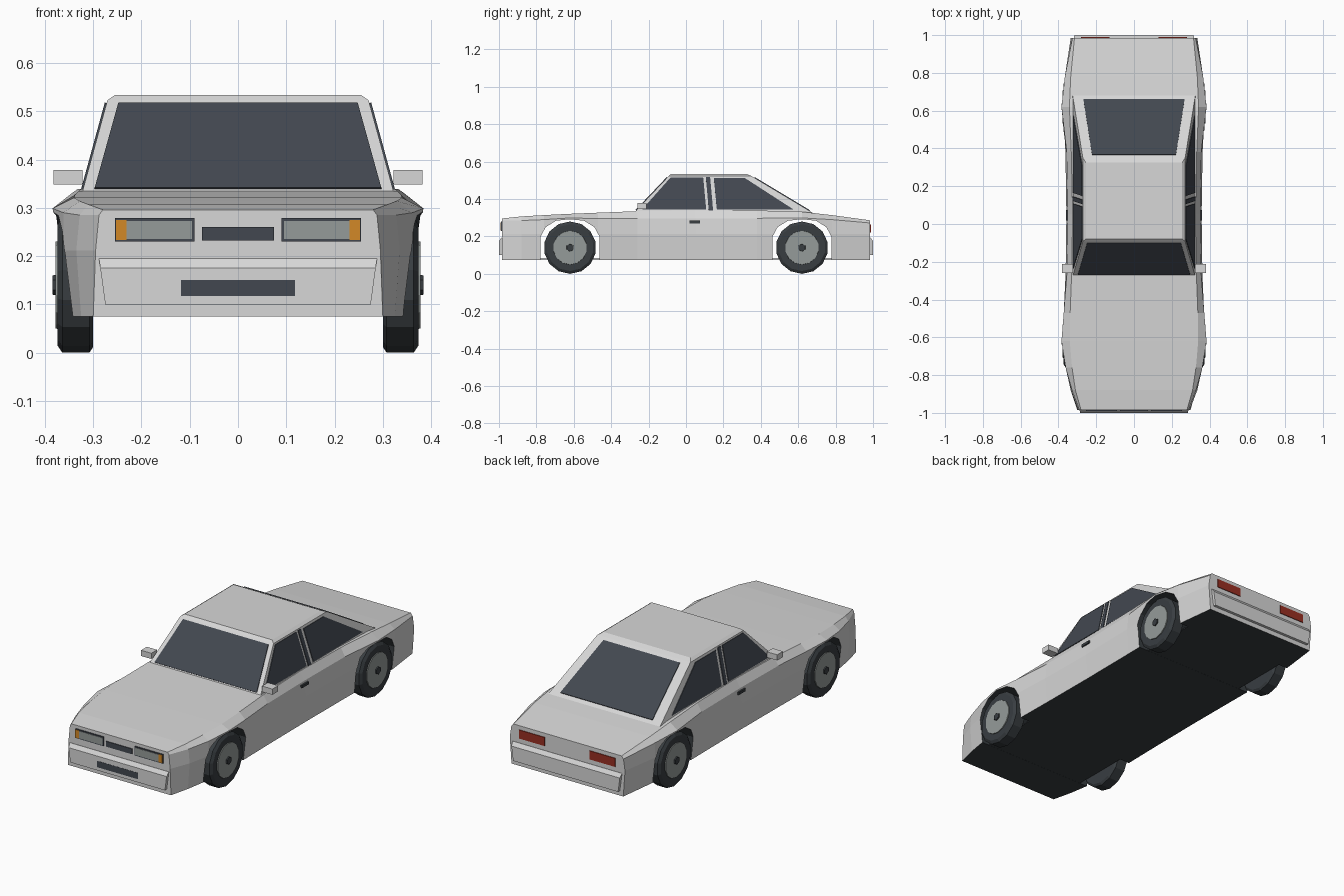
import bpy, bmesh, math
from mathutils import Vector

if "Cube" in bpy.data.objects:
    bpy.data.objects.remove(bpy.data.objects["Cube"])


def material(name, rgb):
    m = bpy.data.materials.new(name)
    m.use_nodes = True
    m.diffuse_color = (*rgb, 1)
    m.node_tree.nodes["Principled BSDF"].inputs["Base Color"].default_value = (*rgb, 1)
    return m


PAINT = material("silver paint", (0.68, 0.68, 0.68))
GLASS = material("dark glass", (0.055, 0.064, 0.08))
RUBBER = material("black rubber", (0.04, 0.047, 0.053))
GREY = material("lamp grey", (0.3, 0.33, 0.32))
AMBER = material("amber lamp", (0.65, 0.25, 0.02))
RED = material("red lamp", (0.32, 0.028, 0.016))


def loft(name, rings, *mats):
    """Join equal rings of points into a closed solid."""
    bm = bmesh.new()
    loops = [[bm.verts.new(p) for p in ring] for ring in rings]
    n = len(loops[0])
    for a, b in zip(loops, loops[1:]):
        for i in range(n):
            j = (i + 1) % n
            bm.faces.new((a[i], a[j], b[j], b[i]))
    bm.faces.new(loops[0])
    bm.faces.new(loops[-1])
    bmesh.ops.recalc_face_normals(bm, faces=bm.faces)
    me = bpy.data.meshes.new(name)
    bm.to_mesh(me)
    bm.free()
    for m in mats:
        me.materials.append(m)
    ob = bpy.data.objects.new(name, me)
    bpy.context.collection.objects.link(ob)
    return ob


def box(name, x, y, z, mat):
    return loft(name, [[(x[0], y[0], h), (x[1], y[0], h), (x[1], y[1], h), (x[0], y[1], h)]
                       for h in z], mat)


def plate(name, pts, out, mat, rise=0.004):
    """Thin panel lying on a surface, with its front raised outwards."""
    pts = [Vector(p) for p in pts]
    n = (pts[1] - pts[0]).cross(pts[2] - pts[0]).normalized()
    if n.dot(Vector(out)) < 0:
        n = -n
    return loft(name, [[p - n * 0.002 for p in pts], [p + n * rise for p in pts]], mat)


def turned(name, profile, y, z, sides, mat):
    """Solid of revolution about a sideways axle; profile holds (x, radius)."""
    return loft(name, [[(x, y + r * math.sin(math.tau * i / sides),
                         z + r * math.cos(math.tau * i / sides)) for i in range(sides)]
                       for x, r in profile], mat)


# Body shell: y, top half width, top z, shoulder half width, shoulder z, waist, sill
stations = [
    (-0.985, 0.28, 0.296, 0.288, 0.285, 0.295, 0.30),
    (-0.88, 0.31, 0.307, 0.328, 0.285, 0.335, 0.325),
    (-0.76, 0.328, 0.314, 0.362, 0.29, 0.362, 0.345),
    (-0.62, 0.34, 0.321, 0.384, 0.299, 0.376, 0.355),
    (-0.47, 0.338, 0.327, 0.372, 0.295, 0.371, 0.355),
    (-0.26, 0.33, 0.335, 0.355, 0.295, 0.362, 0.352),
    (0.05, 0.325, 0.339, 0.35, 0.295, 0.358, 0.35),
    (0.38, 0.332, 0.339, 0.356, 0.297, 0.363, 0.352),
    (0.62, 0.342, 0.332, 0.384, 0.299, 0.376, 0.355),
    (0.78, 0.335, 0.314, 0.366, 0.29, 0.366, 0.35),
    (0.985, 0.315, 0.286, 0.326, 0.272, 0.335, 0.325),
]
rings = []
for y, wt, zt, ws, zs, wm, wb in stations:
    half = [(wt, zt), (ws, zs), (wm, 0.212), (wb, 0.075)]
    rings.append([(x, y, z) for x, z in half] + [(-x, y, z) for x, z in reversed(half)])
body = loft("body", rings, PAINT, RUBBER)
for f in body.data.polygons:
    f.material_index = int(f.normal.z < -0.9)

# Wheel arches cut through the body
half_arch = [(0.157, 0), (0.157, 0.2), (0.13, 0.25), (0.075, 0.284)]
arch = half_arch + [(0, 0.292)] + [(-y, z) for y, z in reversed(half_arch)]
cutters = []
for axle in (-0.62, 0.62):
    cut = loft("arch_cutter", [[(x, axle + y, z) for y, z in arch] for x in (-0.5, 0.5)],
               PAINT, RUBBER)
    for f in cut.data.polygons:
        f.material_index = 1
    cut.hide_render = True
    mod = body.modifiers.new("arch", "BOOLEAN")
    mod.operation = "DIFFERENCE"
    mod.solver = "EXACT"
    mod.object = cut
    cutters.append(cut)
dg = bpy.context.evaluated_depsgraph_get()
cut_mesh = bpy.data.meshes.new_from_object(body.evaluated_get(dg))
body.modifiers.clear()
body.data = cut_mesh
for cut in cutters:
    bpy.data.objects.remove(cut)
box("floor_pan", (-0.298, 0.298), (-0.97, 0.97), (0.0755, 0.082), RUBBER)


# Cabin
def cabin_x(z):
    return 0.322 - 0.274 * (z - 0.335)


cabin = []
for z, front, rear, inset in ((0.325, -0.28, 0.68, 0), (0.523, -0.092, 0.35, 0),
                              (0.534, -0.08, 0.325, 0.013)):
    x = cabin_x(z) - inset
    cabin.append([(-x, front, z), (x, front, z), (x, rear, z), (-x, rear, z)])
loft("cabin", cabin, PAINT)


def screen(name, base, top, edges, out):
    """Window on the sloping plane between two (y, z) points."""
    (y0, z0), (y1, z1) = base, top
    pts = []
    for t, w, signs in ((edges[0], edges[1], (-1, 1)), (edges[2], edges[3], (1, -1))):
        pts += [(s * w, y0 + (y1 - y0) * t, z0 + (z1 - z0) * t) for s in signs]
    plate(name, pts, out, GLASS)


screen("windscreen", (-0.28, 0.325), (-0.092, 0.523), (0.07, 0.297, 0.96, 0.248), (0, -1, 1))
screen("rear_window", (0.68, 0.325), (0.35, 0.523), (0.06, 0.268, 0.95, 0.222), (0, 1, 1))

# Side glass and central pillars
side_panes = {
    "front_side_window": [(-0.235, 0.343), (0.108, 0.343), (0.092, 0.515), (-0.082, 0.515)],
    "centre_pillar": [(0.122, 0.338), (0.145, 0.338), (0.129, 0.517), (0.106, 0.517)],
    "rear_side_window": [(0.165, 0.343), (0.575, 0.343), (0.315, 0.511), (0.149, 0.511)],
}
for s, side in ((1, "left"), (-1, "right")):
    for name, pane in side_panes.items():
        plate(f"{side}_{name}", [(s * cabin_x(z), y, z) for y, z in pane], (s, 0, 0), GLASS)

    # Mirror and door handle
    box(f"{side}_mirror", (s * 0.322, s * 0.382), (-0.26, -0.212), (0.348, 0.378), PAINT)
    box(f"{side}_door_handle", (s * 0.345, s * 0.36), (0.018, 0.075), (0.27, 0.284), RUBBER)

    # Wheels
    for axle, end in ((-0.62, "front"), (0.62, "rear")):
        for part, profile, sides, mat in (
                ("tyre", [(0.3, 0.128), (0.308, 0.14), (0.364, 0.14), (0.374, 0.125)], 14, RUBBER),
                ("wheel_disc", [(0.36, 0.093), (0.378, 0.09)], 14, GREY),
                ("hub", [(0.37, 0.022), (0.384, 0.02)], 6, RUBBER)):
            turned(f"{side}_{end}_{part}", [(s * x, r) for x, r in profile],
                   axle, 0.14, sides, mat)


# Bumpers with a chamfered upper edge
def bumper(name, d, low, high):
    profile = [(0.97, 0.1), (1, 0.1), (1, 0.175), (0.986, 0.195), (0.97, 0.195)]
    loft(name, [[(s * (low + (high - low) * (z - 0.1) / 0.095), d * y, z) for y, z in profile]
                for s in (-1, 1)], PAINT)


bumper("front_bumper", -1, 0.275, 0.288)
bumper("rear_bumper", 1, 0.305, 0.318)


# Lamps and grilles
def end_plate(name, x, z, y, mat, rise=0.004):
    plate(name, [(x[0], y, z[0]), (x[1], y, z[0]), (x[1], y, z[1]), (x[0], y, z[1])],
          (0, y, 0), mat, rise)


for s, side in ((1, "left"), (-1, "right")):
    end_plate(f"{side}_lamp_bezel", (s * 0.09, s * 0.255), (0.23, 0.279), -0.985, GLASS)
    end_plate(f"{side}_headlamp", (s * 0.095, s * 0.231), (0.235, 0.273), -0.985, GREY, 0.006)
    end_plate(f"{side}_indicator", (s * 0.231, s * 0.253), (0.233, 0.275), -0.985, AMBER, 0.006)
    end_plate(f"{side}_tail_lamp", (s * 0.13, s * 0.28), (0.22, 0.265), 0.985, RED)
end_plate("upper_grille", (-0.075, 0.075), (0.232, 0.26), -0.985, GLASS)
end_plate("lower_grille", (-0.118, 0.118), (0.117, 0.15), -0.998, GLASS, 0.003)
